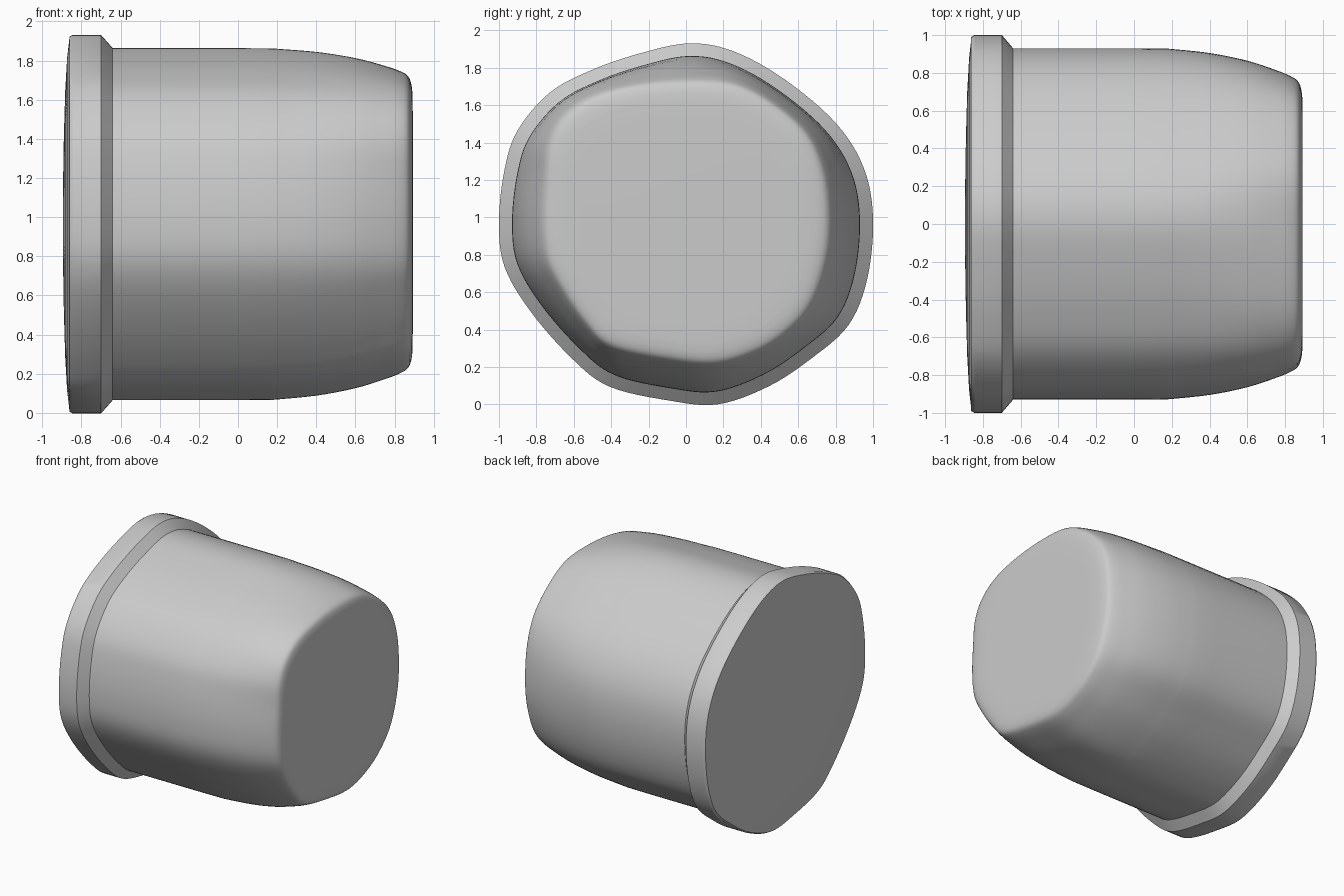
import bpy, bmesh
from mathutils import Vector

cube = bpy.data.objects.get("Cube")
if cube:
    bpy.data.objects.remove(cube, do_unlink=True)

CENTRE_Z = 0.966

# One flat colour for everything
grey = bpy.data.materials.new("plain_grey")
grey.use_nodes = True
colour = (0.6, 0.6, 0.6, 1)
grey.diffuse_color = colour
grey.node_tree.nodes["Principled BSDF"].inputs["Base Color"].default_value = colour

# Irregular rounded seven-sided rim section (y, z about the centre)
RIM_OUTLINE = [Vector(p) for p in (
    (.02, .965), (.26, .92), (.53, .77), (.80, .54), (.95, .30), (1, .03),
    (.97, -.29), (.87, -.54), (.67, -.72), (.44, -.87), (.17, -.965),
    (-.09, -.945), (-.41, -.87), (-.61, -.72), (-.83, -.47), (-.97, -.23),
    (-1, .01), (-.97, .29), (-.90, .50), (-.73, .70), (-.51, .82), (-.25, .91))]

# Squarer section of the flat end, point for point with the rim
END_OUTLINE = [Vector(p) / .76 for p in (
    (.02, .76), (.26, .74), (.46, .64), (.64, .48), (.73, .28), (.76, .03),
    (.74, -.20), (.66, -.43), (.53, -.58), (.37, -.68), (.16, -.74),
    (-.09, -.72), (-.40, -.65), (-.54, -.52), (-.67, -.33), (-.74, -.18),
    (-.76, .01), (-.75, .23), (-.73, .42), (-.65, .57), (-.49, .68), (-.25, .74))]


def spline(points, closed, steps):
    """Smooth curve through the points."""
    n = len(points)
    pick = (lambda i: points[i % n]) if closed else (
        lambda i: points[min(max(i, 0), n - 1)])
    result = []
    for i in range(n if closed else n - 1):
        a, b, c, d = (pick(i + k) for k in (-1, 0, 1, 2))
        for s in range(steps):
            t = s / steps
            result.append(0.5 * (2 * b + (c - a) * t
                                 + (2 * a - 5 * b + 4 * c - d) * t * t
                                 + (3 * b - a - 3 * c + d) * t ** 3))
    return result if closed else result + [points[-1]]


RIM_SECTION = spline(RIM_OUTLINE, True, 6)
END_SECTION = spline(END_OUTLINE, True, 6)


def section_at(x):
    """Rim section easing into the end section along the taper."""
    t = min(max((x - .1) / .77, 0), 1)
    t = t * t
    return [a.lerp(b, t) for a, b in zip(RIM_SECTION, END_SECTION)]


def loft(name, profile):
    """Sweep the section along x; profile holds (x, scale) pairs."""
    bm = bmesh.new()
    rings = [[bm.verts.new((x, p.x * s, CENTRE_Z + p.y * s)) for p in section_at(x)]
             for x, s in profile]
    n = len(RIM_SECTION)
    for low, high in zip(rings, rings[1:]):
        for i in range(n):
            j = (i + 1) % n
            bm.faces.new((low[i], low[j], high[j], high[i]))
    bm.faces.new(rings[0])
    bm.faces.new(rings[-1])
    bmesh.ops.recalc_face_normals(bm, faces=bm.faces)
    mesh = bpy.data.meshes.new(name)
    bm.to_mesh(mesh)
    bm.free()
    mesh.materials.append(grey)
    obj = bpy.data.objects.new(name, mesh)
    bpy.context.collection.objects.link(obj)
    bpy.ops.object.select_all(action="DESELECT")
    obj.select_set(True)
    bpy.context.view_layer.objects.active = obj
    bpy.ops.object.shade_smooth_by_angle()


# Rim with chamfered shoulder, then the straight wall curving into a flat end
rim = [(-.845, 1), (-.70, 1), (-.64, .93), (0, .93)]
taper = spline([Vector(p) for p in (
    (.18, .928), (.4, .905), (.6, .864), (.75, .815), (.83, .782),
    (.868, .755), (.885, .715), (.892, .66))], False, 4)
loft("cup_body", [(-.862, .99)] + rim + [tuple(p) for p in taper] + [(.893, .55)])

# Shallow domed lid over the open end
loft("domed_lid", [(-.895, .02), (-.894, .2), (-.89, .45), (-.883, .7),
                   (-.873, .88), (-.861, .985)])
